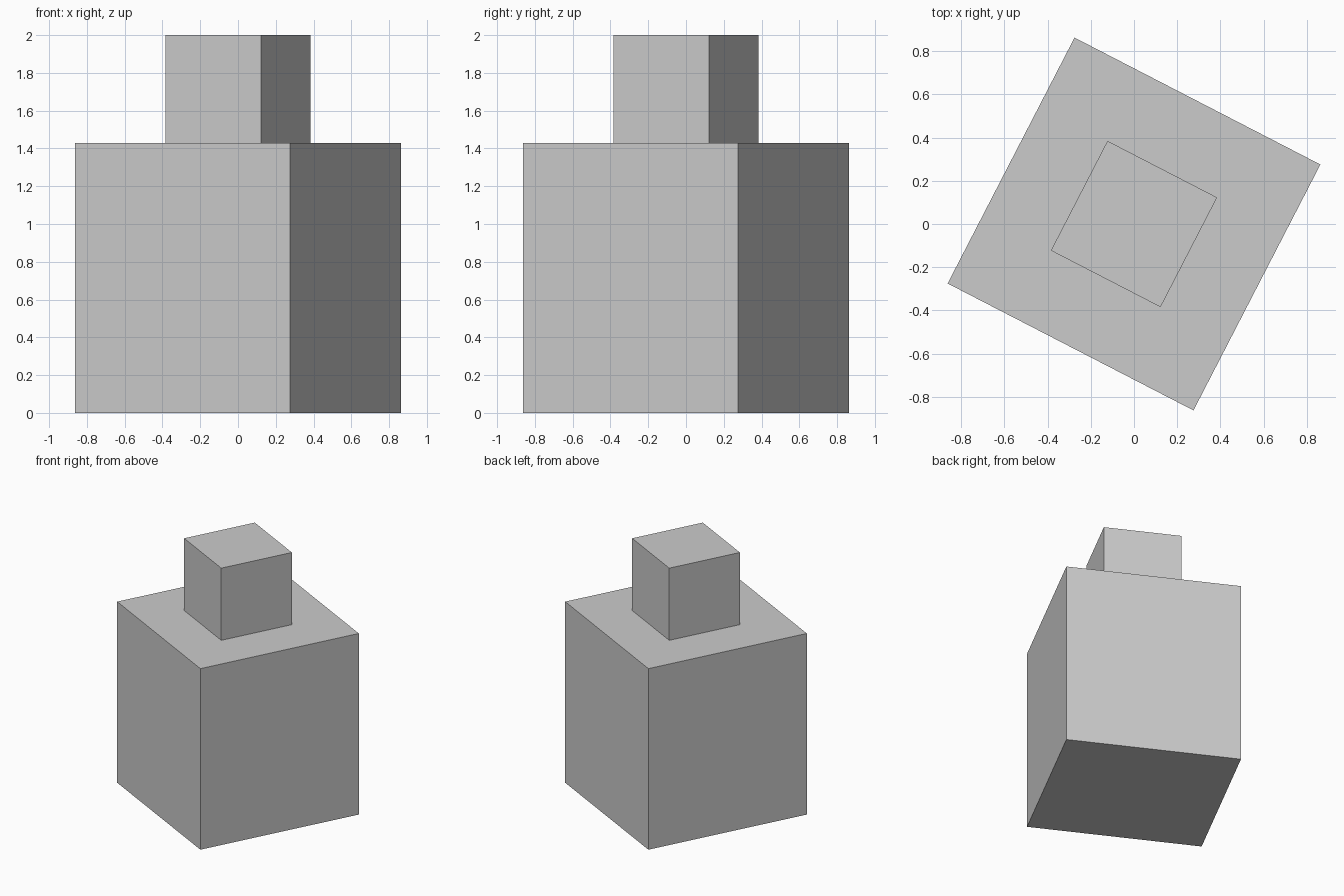
import bpy
import math

if "Cube" in bpy.data.objects:
    bpy.data.objects.remove(bpy.data.objects["Cube"])

grey = bpy.data.materials.new("plain grey")
grey.diffuse_color = (0.6, 0.6, 0.6, 1)
grey.use_nodes = True
grey.node_tree.nodes["Principled BSDF"].inputs["Base Color"].default_value = grey.diffuse_color

TURN = math.radians(-27.3)


def block(name, side, bottom, top):
    """Upright square block, turned about the vertical axis."""
    bpy.ops.mesh.primitive_cube_add(size=1, location=(0, 0, (bottom + top) / 2),
                                    rotation=(0, 0, TURN))
    ob = bpy.context.object
    ob.name = name
    ob.scale = (side, side, top - bottom)
    ob.data.materials.append(grey)
    return ob


# Large body with a small cube standing on its centre
block("body", 1.281, 0.0, 1.43)
block("top_cube", 0.571, 1.43, 2.0)
